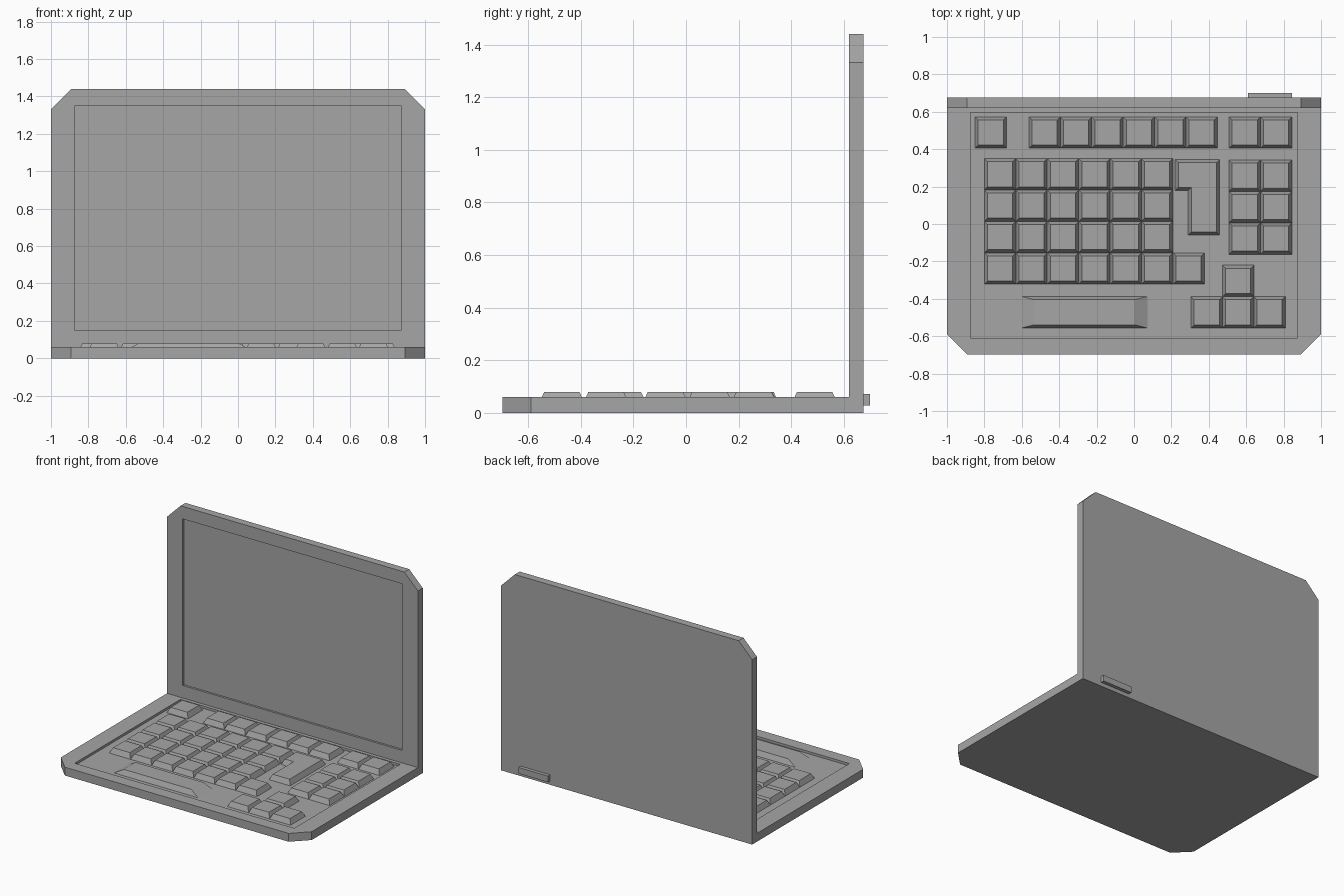
import bpy, bmesh
from mathutils import Vector

cube = bpy.data.objects.get("Cube")
if cube:
    bpy.data.objects.remove(cube, do_unlink=True)

grey = bpy.data.materials.new("plain_grey")
grey.use_nodes = True
colour = (0.38, 0.38, 0.38, 1)
grey.diffuse_color = colour
grey.node_tree.nodes["Principled BSDF"].inputs["Base Color"].default_value = colour

FRONT, BACK, LID = -0.697, 0.675, 0.62     # depth limits of base and lid
DECK, TOP = 0.06, 1.44                     # deck height, lid height
FLOOR, KEY_TOP = 0.043, 0.08
PITCH, TAPER = 0.168, 0.017


def make_object(name, bm):
    mesh = bpy.data.meshes.new(name)
    bm.to_mesh(mesh)
    bm.free()
    mesh.materials.append(grey)
    ob = bpy.data.objects.new(name, mesh)
    bpy.context.collection.objects.link(ob)
    return ob


def box(name, low, high):
    low, high = Vector(low), Vector(high)
    bm = bmesh.new()
    bmesh.ops.create_cube(bm, size=1)
    bmesh.ops.scale(bm, vec=high - low, verts=bm.verts)
    bmesh.ops.translate(bm, vec=(low + high) / 2, verts=bm.verts)
    return make_object(name, bm)


def keycap(name, outline, stretch=1):
    """Tapered key raised from an outline; stretch widens it about its first corner."""
    bm = bmesh.new()
    face = bm.faces.new([bm.verts.new((x, y, FLOOR)) for x, y in outline])
    face.normal_update()
    bmesh.ops.inset_region(bm, faces=[face], thickness=TAPER, depth=0,
                           use_boundary=True, use_even_offset=True)
    for v in face.verts:
        v.co.z = KEY_TOP
    left = outline[0][0]
    for v in bm.verts:
        v.co.x = left + (v.co.x - left) * stretch
    bmesh.ops.recalc_face_normals(bm, faces=bm.faces)
    if face.normal.z < 0:
        bmesh.ops.reverse_faces(bm, faces=bm.faces)
    return make_object(name, bm)


def key_block(name, left, top, columns, rows=1):
    for r in range(rows):
        for c in range(columns):
            x, y = left + c * PITCH, top - r * PITCH
            keycap(f"{name}_{r + 1}_{c + 1}",
                   [(x, y - PITCH), (x + PITCH, y - PITCH), (x + PITCH, y), (x, y)])


# Body: L-shaped side profile swept across, with cut-off corners
bm = bmesh.new()
profile = [(FRONT, 0), (BACK, 0), (BACK, TOP), (LID, TOP), (LID, DECK), (FRONT, DECK)]
side = bm.faces.new([bm.verts.new((-1, y, z)) for y, z in profile])
swept = bmesh.ops.extrude_face_region(bm, geom=[side])["geom"]
bmesh.ops.translate(bm, vec=(2, 0, 0),
                    verts=[g for g in swept if isinstance(g, bmesh.types.BMVert)])
bmesh.ops.recalc_face_normals(bm, faces=bm.faces)
corners = [e for e in bm.edges
           if abs(e.verts[0].co.x - e.verts[1].co.x) < 0.001
           and (all(abs(v.co.y - FRONT) < 0.001 for v in e.verts)
                or all(abs(v.co.z - TOP) < 0.001 for v in e.verts))]
bmesh.ops.bevel(bm, geom=corners, offset=0.108, offset_type='OFFSET',
                segments=1, affect='EDGES')
body = make_object("laptop_body", bm)

# Shallow recesses for the screen and the keyboard
cutters = [box("screen_cutter", (-0.875, LID - 0.1, 0.15), (0.875, LID + 0.015, 1.35)),
           box("keyboard_cutter", (-0.875, -0.61, FLOOR), (0.875, 0.595, 0.12))]
bpy.context.view_layer.objects.active = body
for cutter in cutters:
    cutter.hide_render = True
    cut = body.modifiers.new(cutter.name, 'BOOLEAN')
    cut.operation = 'DIFFERENCE'
    cut.solver = 'EXACT'
    cut.object = cutter
    bpy.ops.object.modifier_apply(modifier=cut.name)
    bpy.data.objects.remove(cutter, do_unlink=True)

# Keys
key_block("escape_key", -0.85, 0.573, 1)
key_block("function_key", -0.562, 0.573, 6)
key_block("corner_key", 0.508, 0.573, 2)
key_block("main_key", -0.80, 0.35, 6, 3)
key_block("bottom_row_key", -0.80, 0.35 - 3 * PITCH, 7)
key_block("side_key", 0.508, 0.342, 2, 3)
key_block("up_arrow_key", 0.473, -0.22, 1)
key_block("arrow_key", 0.305, -0.388, 3)
keycap("enter_key", [(0.29, -0.06), (0.458, -0.06), (0.458, 0.345),
                     (0.22, 0.345), (0.22, 0.178), (0.29, 0.178)])
keycap("space_bar", [(-0.60, -0.556), (-0.432, -0.556),
                     (-0.432, -0.388), (-0.60, -0.388)], stretch=4)

# Small port tab on the back
box("rear_port", (0.61, BACK - 0.01, 0.028), (0.845, 0.70, 0.072))
